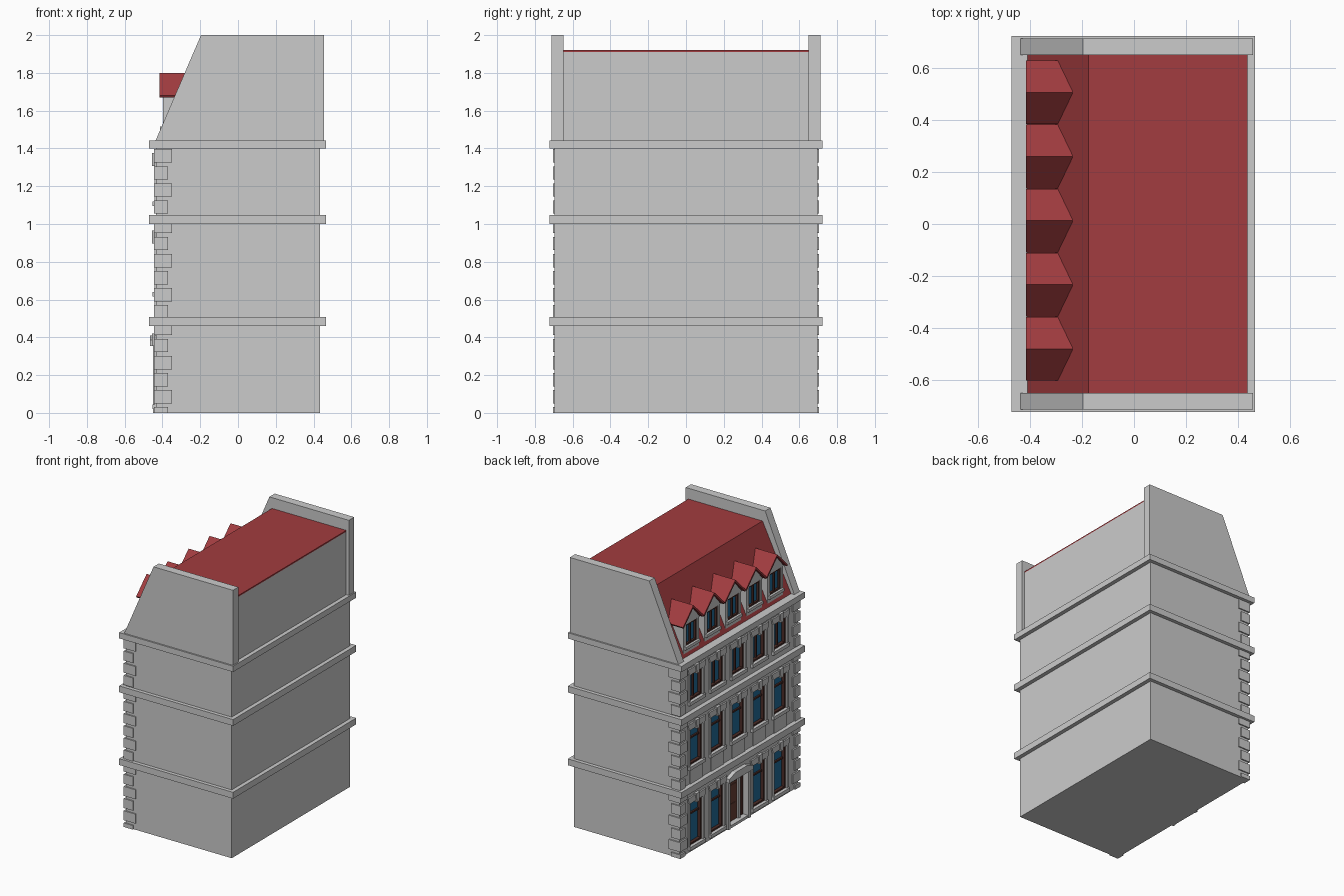
import bpy, bmesh
from mathutils import Matrix, Vector

if "Cube" in bpy.data.objects:
    bpy.data.objects.remove(bpy.data.objects["Cube"])


def material(name, rgb):
    m = bpy.data.materials.new(name)
    m.diffuse_color = (*rgb, 1)
    m.use_nodes = True
    m.node_tree.nodes["Principled BSDF"].inputs["Base Color"].default_value = m.diffuse_color
    return m


RED = material("roof_red", (0.36, 0.045, 0.05))
BLUE = material("glass_blue", (0.015, 0.15, 0.32))
DARK = material("frame_brown", (0.07, 0.025, 0.02))
DOOR = material("door_brown", (0.14, 0.05, 0.035))
parts = {}


def part(name, mat=None):
    return parts.setdefault(name, (bmesh.new(), mat))[0]


def box(name, x, y, z, mat=None):
    """Box between (min, max) pairs, collected into the named part."""
    c = Vector([(a + b) / 2 for a, b in (x, y, z)])
    s = Vector([b - a for a, b in (x, y, z)])
    bmesh.ops.create_cube(part(name, mat), size=1,
                          matrix=Matrix.Translation(c) @ Matrix.Diagonal((*s, 1)))


def prism(name, pts, axis, a, b, mat=None):
    """Extrude a profile along x (pts = y,z) or along y (pts = x,z)."""
    bm = part(name, mat)
    at = (lambda p, t: (t, p[0], p[1])) if axis == "x" else (lambda p, t: (p[0], t, p[1]))
    f = bm.faces.new([bm.verts.new(at(p, a)) for p in pts])
    r = bmesh.ops.extrude_face_region(bm, geom=[f])
    d = (b - a, 0, 0) if axis == "x" else (0, b - a, 0)
    bmesh.ops.translate(bm, vec=d, verts=[v for v in r["geom"] if isinstance(v, bmesh.types.BMVert)])
    bmesh.ops.recalc_face_normals(bm, faces=bm.faces[:])


def window(y, z0, z1, hw, xf, xg, transom=None, mullion=False):
    """Glass pane with a dark lining and glazing bars."""
    t = 0.012
    box("window_glass", (xg, xg + 0.01), (y - hw, y + hw), (z0, z1), BLUE)
    for s in (-1, 1):
        e = sorted((y + s * hw, y + s * (hw - t)))
        box("window_frames", (xf, xg), e, (z0, z1), DARK)
    for a in (z0, z1 - t):
        box("window_frames", (xf, xg), (y - hw + t, y + hw - t), (a, a + t), DARK)
    if transom:
        box("window_frames", (xg - 0.012, xg), (y - hw + t, y + hw - t), (transom, transom + t), DARK)
    if mullion:
        box("window_frames", (xg - 0.012, xg), (y - t / 2, y + t / 2), (z0 + t, z1 - t), DARK)


BAYS = [0.013 + 0.246 * i for i in (2, 1, 0, -1, -2)]
XF, XB, Y = -0.435, -0.395, 0.695
HW = 0.075

# main block and string courses
box("main_block", (XB, 0.435), (-Y, Y), (0, 1.44))
for z0, z1 in ((0.46, 0.507), (1.0, 1.047), (1.4, 1.443)):
    box("string_courses", (-0.47, 0.465), (-0.722, 0.722), (z0, z1))

# front wall: strips above and below the openings, piers between them
floors = [(0, 0.46, 0.045, 0.365), (0.46, 1.0, 0.64, 0.91), (1.0, 1.42, 1.12, 1.32)]
for n, (zb, zt, z0, z1) in enumerate(floors):
    if n:
        box("front_wall", (XF, XB), (-Y, Y), (zb, z0))
    box("front_wall", (XF, XB), (-Y, Y), (z1, zt))
    edges = [-Y]
    for i in reversed(range(5)):
        w = 0.105 if (n == 0 and i == 2) else HW
        edges += [BAYS[i] - w, BAYS[i] + w]
    edges.append(Y)
    base = zb if n == 0 else z0
    for a, b in zip(edges[::2], edges[1::2]):
        box("front_wall", (XF, XB), (a, b), (base, z1))

    # windows with sill, jambs, lintel and keystone
    for i, y in enumerate(BAYS):
        if n == 0 and i == 2:
            continue
        if n == 0:
            box("front_wall", (XF, XB), (y - HW, y + HW), (0, z0))
        window(y, z0, z1, HW, XF + 0.006, XB - 0.01,
               z0 + (z1 - z0) * 0.68 if n < 2 else None, n == 2)
        box("window_sills", (-0.453, XF), (y - HW - 0.02, y + HW + 0.02), (z0 - 0.025, z0))
        for s in (-1, 1):
            box("window_surrounds", (-0.442, XF), sorted((y + s * HW, y + s * (HW + 0.018))), (z0, z1))
        prism("window_lintels", [(y - HW - 0.018, z1), (y + HW + 0.018, z1), (y + HW + 0.03, z1 + 0.045),
                                 (y - HW - 0.03, z1 + 0.045)], "x", -0.446, XF)
        prism("keystones", [(y - 0.014, z1 - 0.012), (y + 0.014, z1 - 0.012), (y + 0.022, z1 + 0.055),
                            (y - 0.022, z1 + 0.055)], "x", -0.454, XF)
        if n == 1:
            box("apron_panels", (-0.441, XF), (y - HW, y + HW), (0.507, 0.615))

# entrance: recessed door, side light, surround, hood and step
y = BAYS[2]
box("door", (XB - 0.01, XB), (y - 0.03, y + 0.10), (0.02, 0.31), DOOR)
for a, b in ((0.04, 0.15), (0.17, 0.29)):
    box("door_panels", (XB - 0.014, XB - 0.01), (y - 0.01, y + 0.08), (a, b), DOOR)
box("door_post", (XB - 0.025, XB), (y - 0.05, y - 0.03), (0.02, 0.365))
box("side_light", (XB - 0.008, XB), (y - 0.105, y - 0.05), (0.02, 0.365), DARK)
box("fanlight", (XB - 0.008, XB), (y - 0.03, y + 0.105), (0.322, 0.365), BLUE)
box("fanlight_bar", (XB - 0.016, XB), (y - 0.03, y + 0.105), (0.31, 0.322), DARK)
box("door_step", (-0.445, XB), (y - 0.12, y + 0.12), (0, 0.02))
for s in (-1, 1):
    box("door_surround", (-0.45, XF), sorted((y + s * 0.105, y + s * 0.13)), (0, 0.365))
prism("door_hood", [(y - 0.14, 0.355), (y + 0.14, 0.355), (y + 0.14, 0.385), (y + 0.07, 0.41),
                    (y - 0.07, 0.41), (y - 0.14, 0.385)], "x", -0.465, XF)

# corner quoins, alternating long and short, trimmed by the string courses
for lo, hi, first, k0 in ((0, 0.46, -0.005, 0), (0.507, 1.0, 0.535, 0), (1.047, 1.4, 1.09, 0)):
    for k in range(6):
        c = first + k * 0.0903
        a, b = max(lo, c - 0.035), min(hi, c + 0.035)
        if b - a < 0.015:
            continue
        dx, dy = (-0.35, 0.085) if k % 2 else (-0.37, 0.06)
        for s in (-1, 1):
            box("quoins", (-0.446, dx), sorted((s * 0.704, s * (0.704 - dy))), (a, b))

# attic, mansard roof and parapet gables
prism("attic_block", [(-0.395, 1.44), (-0.165, 1.91), (0.435, 1.91), (0.435, 1.44)], "y", -0.66, 0.66)
prism("mansard_roof", [(-0.41, 1.44), (-0.175, 1.92), (0.435, 1.92), (0.435, 1.91), (-0.165, 1.91),
                       (-0.395, 1.44)], "y", -0.655, 0.655, RED)
for s in (-1, 1):
    prism("gable_walls", [(-0.437, 1.44), (-0.196, 2.0), (0.456, 2.0), (0.456, 1.44)],
          "y", s * 0.648, s * 0.711)

# dormers with pitched roofs
for y in BAYS:
    box("dormer_bodies", (-0.37, -0.28), (y - 0.09, y + 0.09), (1.46, 1.68))
    for s in (-1, 1):
        box("dormer_jambs", (-0.398, -0.37), sorted((y + s * 0.065, y + s * 0.09)), (1.46, 1.68))
    box("dormer_jambs", (-0.398, -0.37), (y - 0.065, y + 0.065), (1.46, 1.515))
    window(y, 1.515, 1.675, 0.065, -0.393, -0.378, None, True)
    box("dormer_sills", (-0.413, -0.398), (y - 0.085, y + 0.085), (1.495, 1.517))
    prism("dormer_gables", [(y - 0.1, 1.675), (y + 0.1, 1.675), (y, 1.785)], "x", -0.398, -0.25)
    prism("dormer_roofs", [(y - 0.122, 1.68), (y, 1.8), (y + 0.122, 1.68), (y + 0.115, 1.669),
                           (y, 1.782), (y - 0.115, 1.669)], "x", -0.415, -0.236, RED)

# turn collected parts into objects
for name, (bm, mat) in parts.items():
    me = bpy.data.meshes.new(name)
    bm.to_mesh(me)
    bm.free()
    if mat:
        me.materials.append(mat)
    bpy.context.collection.objects.link(bpy.data.objects.new(name, me))
